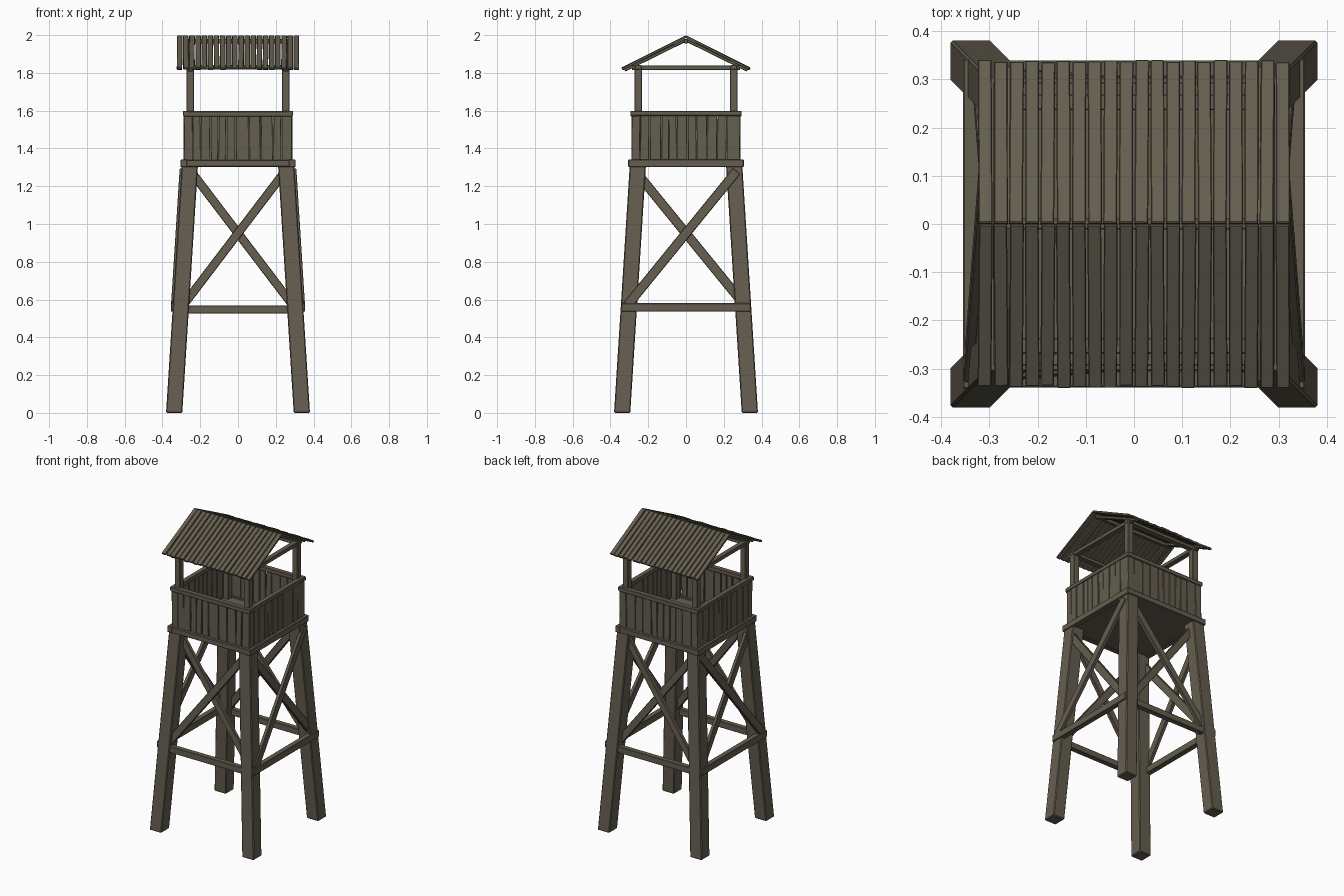
import bpy, bmesh, random
from mathutils import Vector, Matrix

random.seed(4)
old = bpy.data.objects.get("Cube")
if old:
    bpy.data.objects.remove(old, do_unlink=True)

wood = bpy.data.materials.new("weathered wood")
wood.use_nodes = True
colour = (0.13, 0.112, 0.08, 1)
wood.diffuse_color = colour
wood.node_tree.nodes["Principled BSDF"].inputs["Base Color"].default_value = colour


def beam(bm, start, end, width, depth, facing):
    """Box from start to end; depth runs along the facing direction."""
    start, end = Vector(start), Vector(end)
    axis = (end - start).normalized()
    side = axis.cross(Vector(facing)).normalized()
    out = side.cross(axis)
    frame = Matrix((side * width, out * depth, end - start)).transposed().to_4x4()
    frame.translation = (start + end) / 2
    bmesh.ops.create_cube(bm, size=1, matrix=frame)


def finish(name, bm, bevel=0.003):
    bmesh.ops.recalc_face_normals(bm, faces=bm.faces)
    mesh = bpy.data.meshes.new(name)
    bm.to_mesh(mesh)
    bm.free()
    mesh.materials.append(wood)
    obj = bpy.data.objects.new(name, mesh)
    bpy.context.collection.objects.link(obj)
    if bevel:
        mod = obj.modifiers.new("worn edges", "BEVEL")
        mod.width = bevel
        mod.segments = 1
    return obj


SIGNS = (-1, 1)
FOOT, TOP, DECK = 0.338, 0.255, 1.31


def leg_at(z):
    return FOOT + (TOP - FOOT) * z / DECK


# Splayed legs, cut level at the ground
bm = bmesh.new()
for sx in SIGNS:
    for sy in SIGNS:
        for v in bmesh.ops.create_cube(bm, size=1)["verts"]:
            z = DECK if v.co.z > 0 else 0
            c = leg_at(z)
            v.co = (sx * c + v.co.x * 0.086, sy * c + v.co.y * 0.086, z)
finish("legs", bm, 0.005)

# Horizontal ties around the legs
bm = bmesh.new()
for s in SIGNS:
    beam(bm, (-0.345, s * 0.322, 0.547), (0.345, s * 0.322, 0.547), 0.042, 0.035, (0, s, 0))
    beam(bm, (s * 0.337, -0.342, 0.558), (s * 0.337, 0.342, 0.558), 0.045, 0.036, (s, 0, 0))
finish("lower_ties", bm)

# Crossed braces: between the legs front and back, outside them on the sides
bm = bmesh.new()
LOW, HIGH = 0.57, 1.28
for s in SIGNS:
    for d in SIGNS:
        shift = d * 0.012
        beam(bm, (-d * 0.29, s * (leg_at(LOW) + shift), LOW),
             (d * 0.25, s * (leg_at(HIGH) + shift), HIGH), 0.046, 0.024, (0, s, 0))
        out = 0.032 + d * 0.009
        beam(bm, (s * (leg_at(LOW) + out), -d * 0.31, LOW),
             (s * (leg_at(HIGH) + out), d * 0.268, HIGH), 0.05, 0.022, (s, 0, 0))
finish("cross_braces", bm)

# Deck floor and the beams framing it
bm = bmesh.new()
beam(bm, (0, 0, 1.306), (0, 0, 1.328), 0.56, 0.56, (0, 1, 0))
finish("floor", bm, 0)
bm = bmesh.new()
for s in SIGNS:
    beam(bm, (-0.3, s * 0.287, 1.321), (0.3, s * 0.287, 1.321), 0.036, 0.036, (0, s, 0))
    beam(bm, (s * 0.287, -0.306, 1.321), (s * 0.287, 0.306, 1.321), 0.04, 0.036, (s, 0, 0))
finish("deck_beams", bm)

# Corner posts up to the roof
bm = bmesh.new()
for sx in SIGNS:
    for sy in SIGNS:
        beam(bm, (sx * 0.253, sy * 0.253, 1.31), (sx * 0.253, sy * 0.253, 1.83), 0.04, 0.04, (0, 1, 0))
finish("posts", bm)

# Parapet boards of uneven width
bm = bmesh.new()
for turn in range(4):
    spin = Matrix.Rotation(turn * 1.570796, 3, "Z")
    widths = [random.uniform(0.7, 1.3) for _ in range(11)]
    scale = 0.572 / sum(widths)
    x = -0.286
    for w in widths:
        w *= scale
        lean = random.uniform(-0.002, 0.002)
        gap = random.choice((0.002, 0.004, 0.008))
        y = -0.281 + random.uniform(-0.002, 0.002)
        beam(bm, spin @ Vector((x + w / 2 - lean, y, 1.325)),
             spin @ Vector((x + w / 2 + lean, y, 1.582)), w - gap, 0.012, spin @ Vector((0, -1, 0)))
        x += w
finish("parapet_boards", bm, 0.001)

# Rails on top of the parapet
bm = bmesh.new()
for s in SIGNS:
    beam(bm, (-0.288, s * 0.277, 1.583), (0.288, s * 0.277, 1.583), 0.028, 0.034, (0, s, 0))
    beam(bm, (s * 0.275, -0.294, 1.586), (s * 0.275, 0.294, 1.586), 0.026, 0.034, (s, 0, 0))
finish("parapet_rails", bm)

# Roof frame: plates, rafters and ridge
bm = bmesh.new()
for s in SIGNS:
    beam(bm, (s * 0.253, -0.285, 1.827), (s * 0.253, 0.285, 1.827), 0.026, 0.034, (s, 0, 0))
    beam(bm, (-0.275, s * 0.253, 1.83), (0.275, s * 0.253, 1.83), 0.024, 0.034, (0, s, 0))
    for sy in SIGNS:
        beam(bm, (s * 0.253, sy * 0.325, 1.808 + 0.006), (s * 0.253, 0, 1.974), 0.03, 0.016, (0, sy, 2))
beam(bm, (-0.29, 0, 1.968), (0.29, 0, 1.968), 0.024, 0.022, (0, 1, 0))
finish("roof_frame", bm)

# Roof boards on both slopes, each slightly askew
bm = bmesh.new()
COUNT, SPAN = 20, 0.65
pitch = SPAN / COUNT
for s in SIGNS:
    for i in range(COUNT):
        x = -SPAN / 2 + pitch * (i + 0.5)
        skew = random.uniform(-0.0015, 0.0015)
        lift = random.uniform(-0.002, 0.002)
        eave = 0.336 + random.uniform(-0.003, 0.003)
        beam(bm, (x + skew, s * eave, 1.822 + lift), (x - skew, 0, 1.992), pitch - 0.004, 0.013, (0, s, 2))
finish("roof_boards", bm, 0.002)
